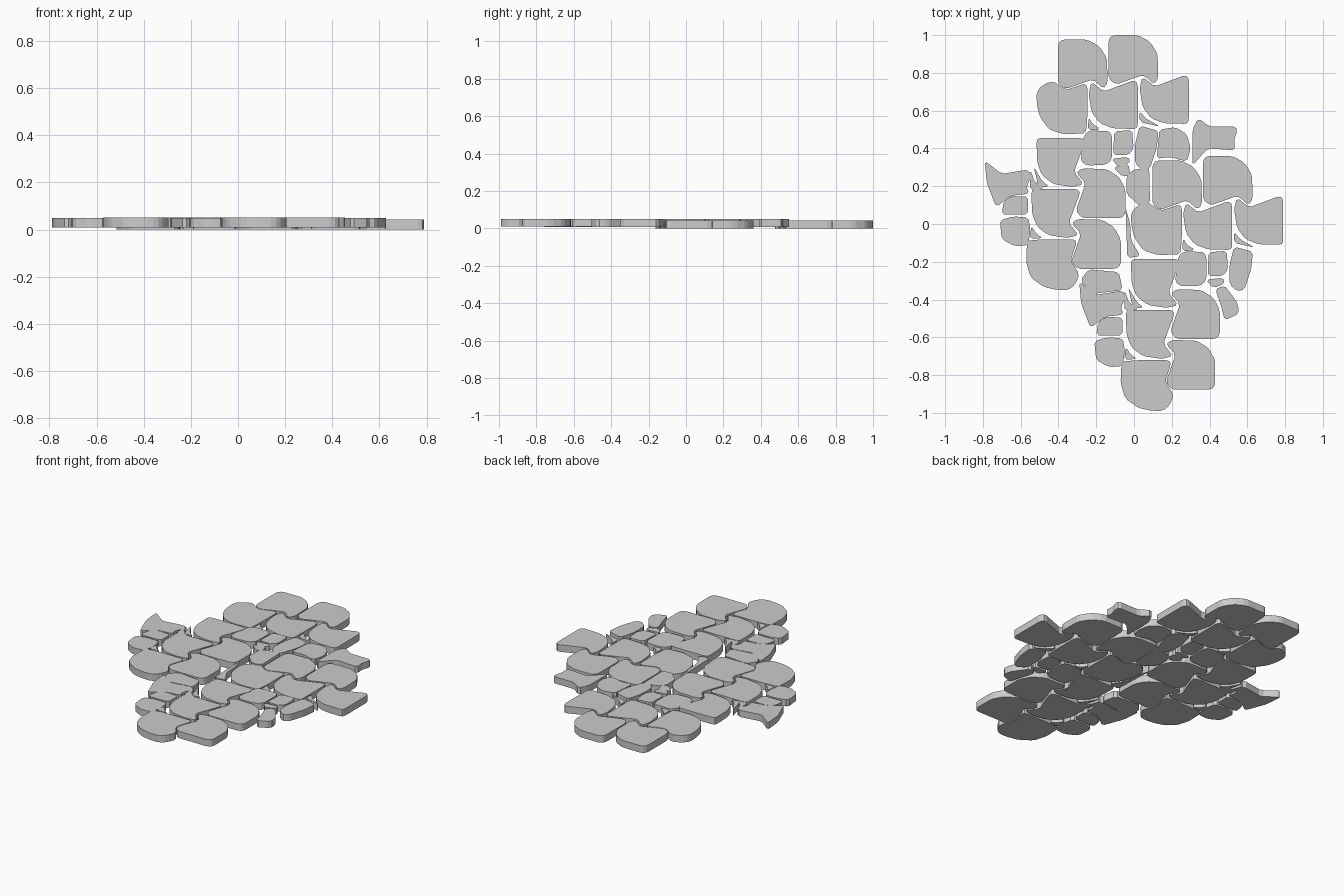
import bpy, bmesh
from mathutils import Vector

STEP = Vector((0.50, -0.64))        # offset of the second, repeated half
CUT = 0.014                         # corner trimming


def trim(pts):
    out = []
    n = len(pts)
    for i, p in enumerate(pts):
        for q in (pts[i - 1], pts[(i + 1) % n]):
            d = q - p
            out.append(p + d * min(CUT / d.length, 0.25))
    return out


def stone(name, coords, z0, z1, shift=(0, 0)):
    pts = trim([Vector(c) + Vector(shift) for c in coords])
    bm = bmesh.new()
    face = bm.faces.new([bm.verts.new((p.x, p.y, z0)) for p in pts])
    ext = bmesh.ops.extrude_face_region(bm, geom=[face])
    for v in ext["geom"]:
        if isinstance(v, bmesh.types.BMVert):
            v.co.z = z1
    bmesh.ops.recalc_face_normals(bm, faces=bm.faces)
    me = bpy.data.meshes.new(name)
    bm.to_mesh(me)
    bm.free()
    ob = bpy.data.objects.new(name, me)
    bpy.context.collection.objects.link(ob)


def move(pts, dx, dy):
    return [(x + dx, y + dy) for x, y in pts]


# five-stone cluster: three in a row below, two above
corner = [(-.515, .70), (-.485, .735), (-.43, .757), (-.36, .71), (-.265, .742), (-.247, .73),
          (-.247, .56), (-.255, .48), (-.37, .475), (-.45, .50), (-.50, .57), (-.515, .64)]
lower = [(.03, .72), (.045, .78), (.11, .728), (.27, .788), (.29, .77), (.29, .55),
         (.28, .53), (.16, .533), (.09, .56), (.045, .62)]
upper = [(-.135, .975), (-.115, 1.0), (.02, 1.0), (.085, .965), (.125, .90), (.128, .77),
         (.105, .74), (.05, .79), (-.095, .738), (-.135, .77)]
chip_a = [(-.24, .565), (-.22, .53), (-.175, .502), (-.245, .495)]
chip_b = [(.03, .60), (.06, .56), (.14, .515), (.03, .54)]
cluster = [corner, move(lower, -.27, -.027), lower, move(upper, -.268, -.024), upper, chip_a, chip_b]

for half, off in (("first", Vector((0, 0))), ("second", STEP)):
    for i, pts in enumerate(cluster):
        kind = "stone" if i < 5 else "chip"
        stone(f"{half}_row_{kind}_{i}", pts, 0.0, 0.043, off)
        # same cluster mirrored over the diagonal
        col = [(y - 1.046, x + .166) for x, y in pts]
        stone(f"{half}_column_{kind}_{i}", col, 0.009, 0.051, off)


def small(name, coords, both=True):
    for i, off in enumerate([Vector((0, 0)), STEP][:2 if both else 1]):
        stone(f"{name}_{i}", coords, 0.008, 0.049, off)


# small filler stones found in both halves
small("square_filler", [(-.265, .47), (-.235, .495), (-.13, .492), (-.115, .46), (-.118, .34),
                        (-.15, .313), (-.25, .31), (-.283, .335)])
small("little_filler", [(-.105, .49), (-.01, .498), (-.002, .40), (-.03, .365), (-.11, .365)])
small("wedge_filler", [(.03, .52), (.13, .493), (.12, .40), (.085, .295), (.05, .283), (.005, .32), (.005, .42)])
small("left_tail_stone", [(-.79, .335), (-.70, .265), (-.56, .288), (-.542, .25), (-.57, .20),
                          (-.555, .16), (-.65, .15), (-.73, .09), (-.78, .22)])
small("left_mid_stone", [(-.69, .12), (-.65, .148), (-.56, .145), (-.562, .05), (-.70, .05)])
small("left_low_stone", [(-.71, .02), (-.64, .04), (-.56, .035), (-.548, -.03), (-.56, -.112),
                         (-.63, -.118), (-.70, -.08)])
small("notch_chip", [(-.12, .345), (-.03, .355), (-.02, .325), (-.08, .30)])
small("side_chip", [(-.335, .265), (-.275, .232), (-.32, .20)])
small("edge_chip", [(-.55, .29), (-.525, .22), (-.47, .19), (-.55, .18)])

# stones that appear only once
small("upper_right_filler", [(.135, .50), (.22, .513), (.28, .475), (.30, .40), (.28, .33), (.19, .355), (.12, .345)], False)
small("right_tail_stone", [(.31, .50), (.34, .56), (.40, .515), (.54, .515), (.545, .485), (.53, .45),
                           (.535, .39), (.39, .40), (.31, .31)], False)
small("middle_filler", [(-.04, .25), (-.01, .285), (.08, .30), (.085, .11), (.03, .095), (-.04, .16)], False)
small("lower_tail_stone", [(.43, -.345), (.48, -.325), (.55, -.42), (.555, -.475), (.48, -.51), (.46, -.43)], False)
small("lower_left_filler", [(-.24, -.24), (-.08, -.255), (-.06, -.35), (-.22, -.37), (-.285, -.30)], False)
small("middle_sliver", [(-.045, .09), (-.02, .0), (-.015, -.09), (.035, -.17), (-.035, -.18)], False)
small("crack_chip", [(-.11, .30), (-.03, .32), (-.02, .26), (-.06, .25)], False)
